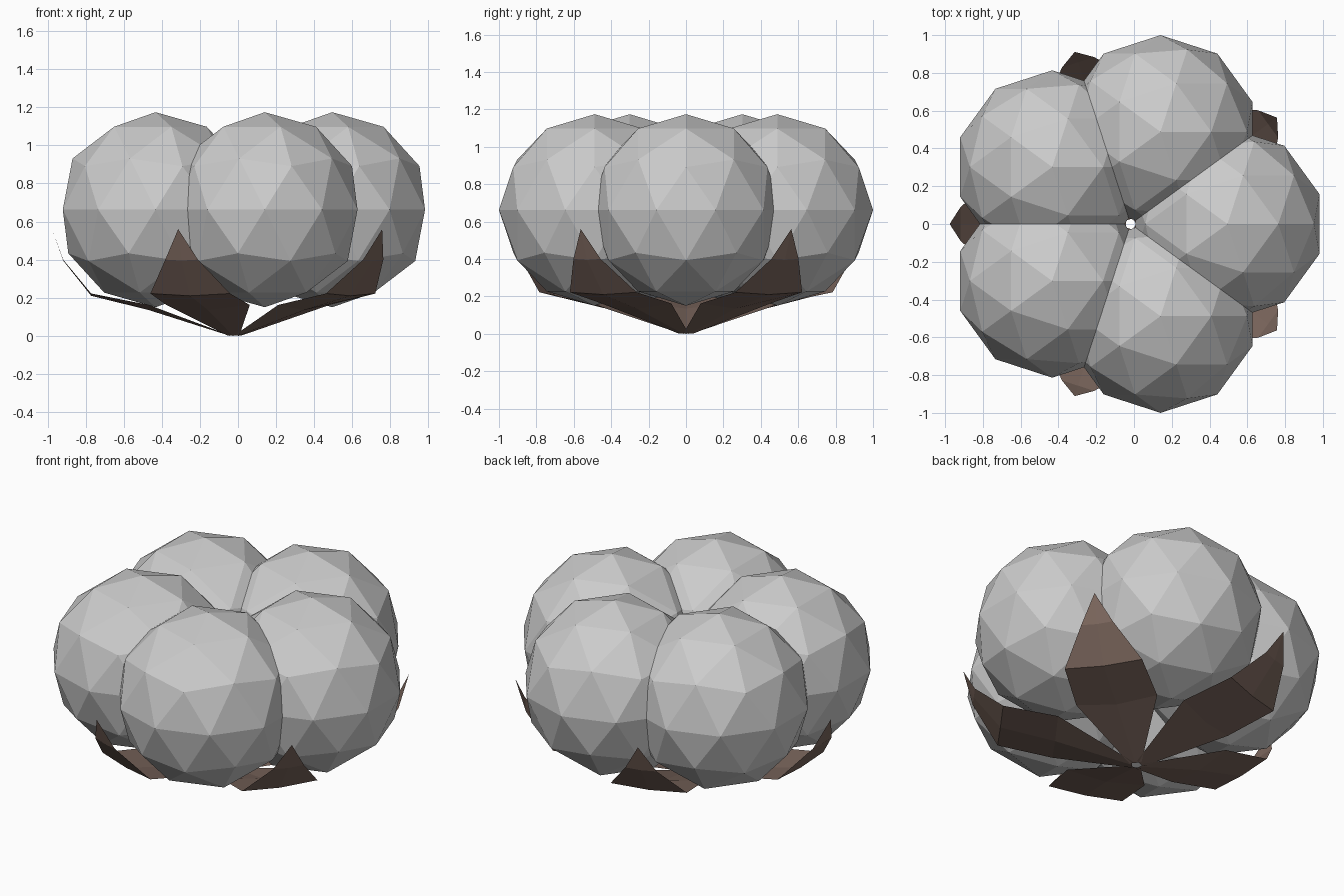
import bpy, bmesh, math
from mathutils import Matrix, Vector

if "Cube" in bpy.data.objects:
    bpy.data.objects.remove(bpy.data.objects["Cube"])

CX = -0.018          # flower axis, so the whole model is centred
STEP = math.tau / 5

brown = bpy.data.materials.new("dry_brown")
brown.diffuse_color = (0.20, 0.135, 0.11, 1)
brown.use_nodes = True
brown.node_tree.nodes["Principled BSDF"].inputs["Base Color"].default_value = brown.diffuse_color


def finish(bm, name, mat=None):
    mesh = bpy.data.meshes.new(name)
    bm.to_mesh(mesh)
    bm.free()
    obj = bpy.data.objects.new(name, mesh)
    bpy.context.collection.objects.link(obj)
    if mat:
        mesh.materials.append(mat)
    return obj


# Fluffy lobe: a faceted ball pushed out from the axis
def lobe(i):
    bm = bmesh.new()
    a = i * STEP
    pos = Vector((CX + 0.513 * math.cos(a), 0.513 * math.sin(a), 0.662))
    bmesh.ops.create_icosphere(bm, subdivisions=2, radius=0.512,
                               matrix=Matrix.Translation(pos))
    finish(bm, f"cotton_lobe_{i + 1}")


# Dry leaf: rows of (distance out, half width, centre height, edge height)
ROWS = [(0.025, 0.035, 0.0, 0.003), (0.45, 0.23, 0.135, 0.162),
        (0.753, 0.22, 0.21, 0.222), (0.90, 0.09, 0.395, 0.40)]
TIP = (0.958, 0, 0.56)


def leaf(i):
    bm = bmesh.new()
    rows = [[bm.verts.new(p) for p in ((r, -w, ze), (r, 0, zc), (r, w, ze))]
            for r, w, zc, ze in ROWS]
    for lo, hi in zip(rows, rows[1:]):
        for k in (0, 1):
            bm.faces.new((lo[k], hi[k], hi[k + 1], lo[k + 1]))
    tip = bm.verts.new(TIP)
    for k in (0, 1):
        bm.faces.new((rows[-1][k], tip, rows[-1][k + 1]))
    bm.transform(Matrix.Translation((CX, 0, 0)) @
                 Matrix.Rotation((i + 0.5) * STEP, 4, 'Z'))
    finish(bm, f"dry_leaf_{i + 1}", brown)


for i in range(5):
    lobe(i)
    leaf(i)
